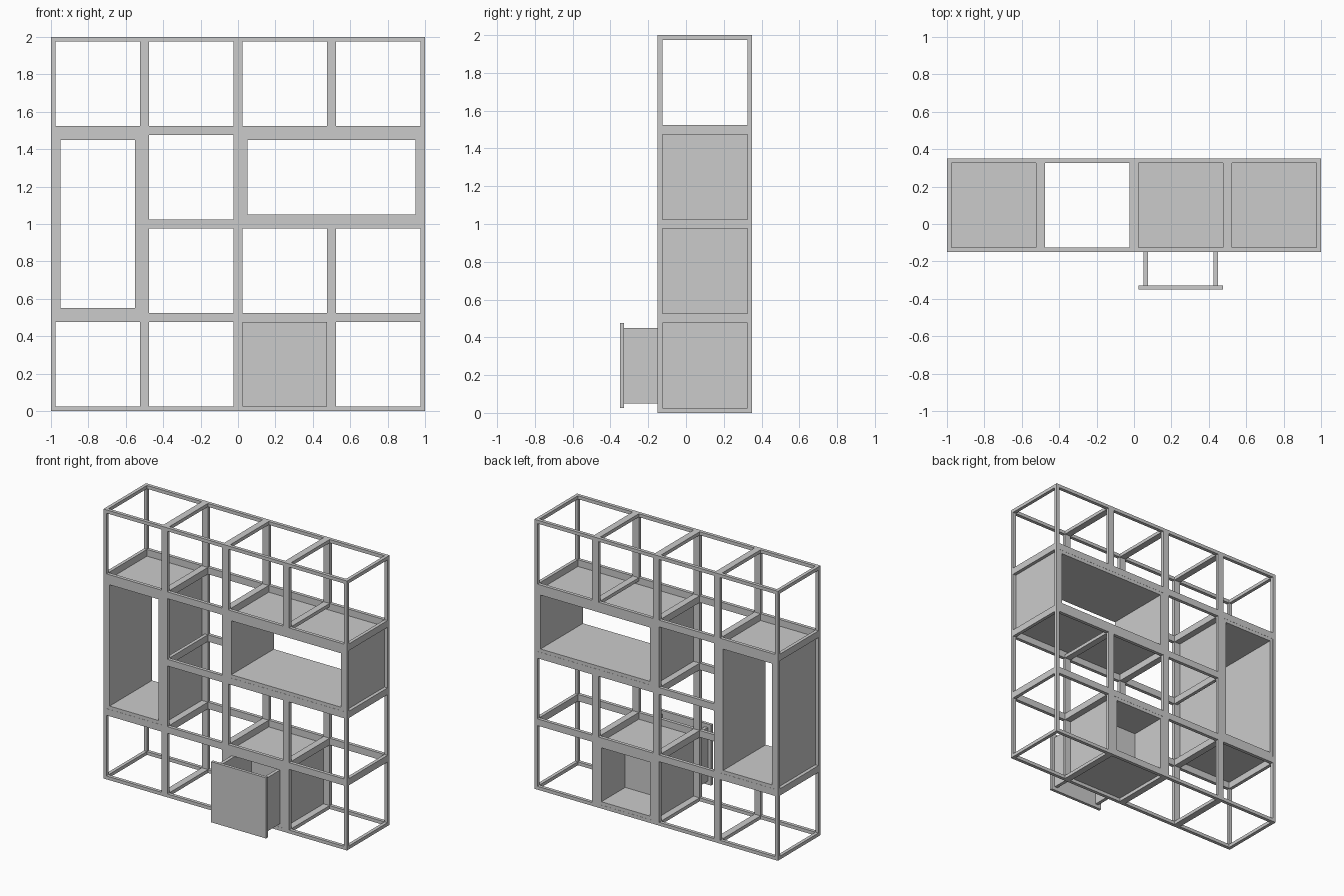
import bpy
import bmesh
from mathutils import Vector

if "Cube" in bpy.data.objects:
    bpy.data.objects.remove(bpy.data.objects["Cube"])

T = 0.025               # bar and panel thickness
Y0, Y1 = -0.15, 0.35    # depth of the frame
CELL = 0.5


def make_boxes(name, boxes):
    """One object from a list of (min corner, max corner) boxes."""
    bm = bmesh.new()
    for lo, hi in boxes:
        lo, hi = Vector(lo), Vector(hi)
        verts = bmesh.ops.create_cube(bm, size=1)["verts"]
        bmesh.ops.scale(bm, vec=hi - lo, verts=verts)
        bmesh.ops.translate(bm, vec=(lo + hi) / 2, verts=verts)
    mesh = bpy.data.meshes.new(name)
    bm.to_mesh(mesh)
    bm.free()
    obj = bpy.data.objects.new(name, mesh)
    bpy.context.collection.objects.link(obj)
    return obj


def frame(name, x0, x1, z0, z1):
    """Twelve square bars along the edges of a module."""
    xs, ys, zs = (x0, x1 - T), (Y0, Y1 - T), (z0, z1 - T)
    boxes = [((x, y, z0), (x + T, y + T, z1)) for x in xs for y in ys]
    boxes += [((x0 + T, y, z), (x1 - T, y + T, z + T)) for y in ys for z in zs]
    boxes += [((x, Y0 + T, z), (x + T, Y1 - T, z + T)) for x in xs for z in zs]
    make_boxes(name, boxes)


def sleeve(name, x0, x1, z0, z1, y0, y1, t):
    """Left, right, bottom and top panels, open at front and back."""
    make_boxes(name, [
        ((x0, y0, z0), (x0 + t, y1, z1)),
        ((x1 - t, y0, z0), (x1, y1, z1)),
        ((x0 + t, y0, z0), (x1 - t, y1, z0 + t)),
        ((x0 + t, y0, z1 - t), (x1 - t, y1, z1)),
    ])


# merged modules: (column, row) -> (columns wide, rows high)
merged = {(0, 1): (1, 2), (2, 2): (2, 1)}
covered = {(0, 2), (3, 2)}
sleeves = {(0, 1): "tall_cabinet_panels",
           (2, 2): "wide_cabinet_panels",
           (2, 0): "drawer_housing_panels"}

# module frames and inner panels
for col in range(4):
    for row in range(4):
        if (col, row) in covered:
            continue
        w, h = merged.get((col, row), (1, 1))
        x0, z0 = -1 + col * CELL, row * CELL
        x1, z1 = x0 + w * CELL, z0 + h * CELL
        frame(f"module_frame_{col}_{row}", x0, x1, z0, z1)
        if (col, row) in sleeves:
            sleeve(sleeves[col, row], x0 + T, x1 - T, z0 + T, z1 - T,
                   Y0 + 0.001, Y1 - 0.001, T)

# pulled-out drawer: front plate, two sides and a back, no bottom
make_boxes("drawer_front", [((T, -0.35, T), (0.475, -0.328, 0.475))])
DX0, DX1, DZ0, DZ1, DB = 0.051, 0.449, 0.051, 0.449, 0.072
make_boxes("drawer_sides", [
    ((DX0, -0.328, DZ0), (DX0 + T, DB, DZ1)),
    ((DX1 - T, -0.328, DZ0), (DX1, DB, DZ1)),
])
make_boxes("drawer_back", [((DX0 + T, DB - T, DZ0), (DX1 - T, DB, DZ1))])
